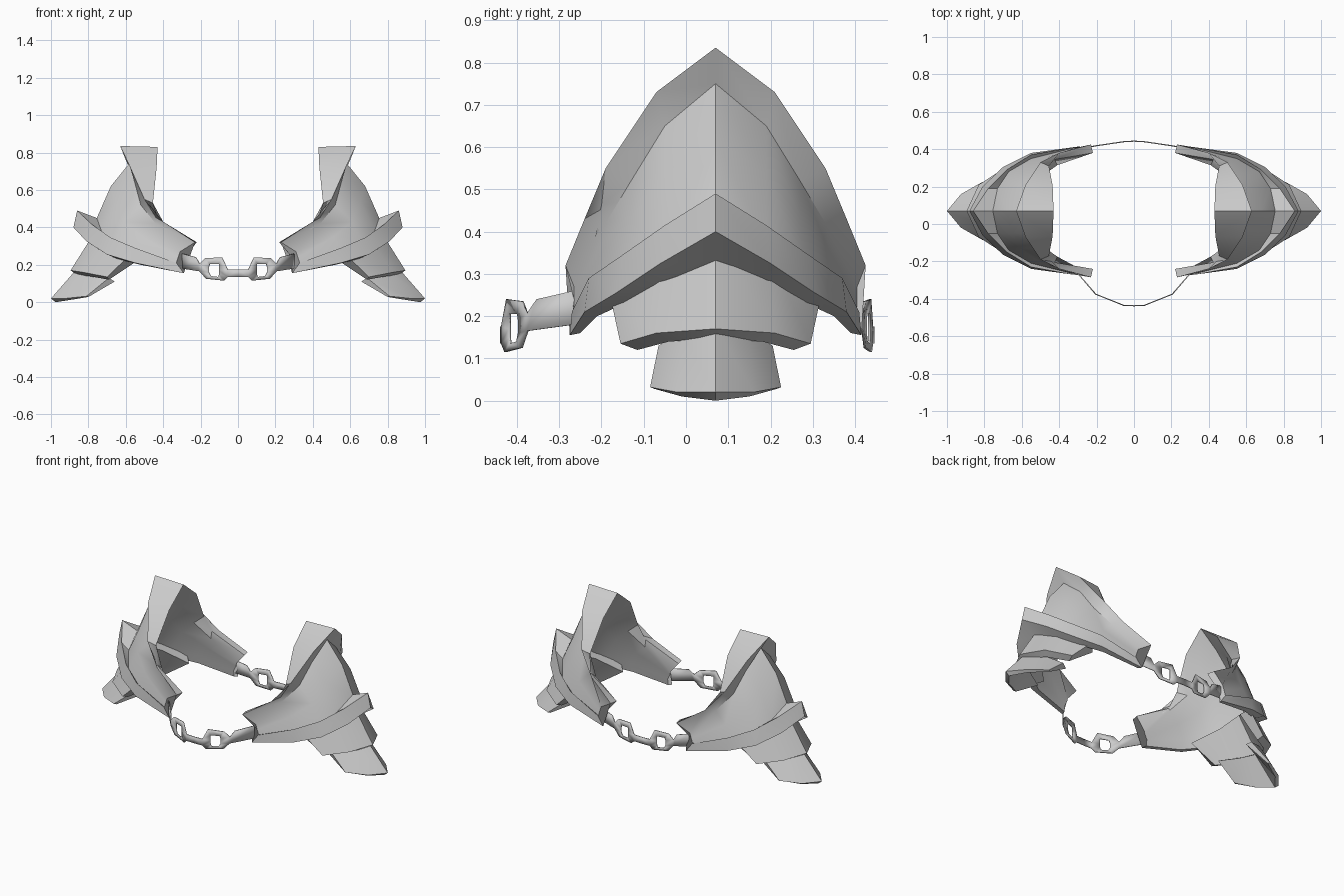
import bpy, bmesh
from mathutils import Vector

cube = bpy.data.objects.get("Cube")
if cube:
    bpy.data.objects.remove(cube)

MID_Y = .07  # fore-and-aft centre of each shoulder plate

steel = bpy.data.materials.new("plain_grey_steel")
steel.use_nodes = True
GREY = (.6, .6, .6, 1)
steel.diffuse_color = GREY
steel.node_tree.nodes["Principled BSDF"].inputs["Base Color"].default_value = GREY


def finish(name, bm, thickness=None):
    """Turn a bmesh of the left side into a mirrored, shaded object."""
    bmesh.ops.recalc_face_normals(bm, faces=bm.faces)
    mesh = bpy.data.meshes.new(name)
    bm.to_mesh(mesh)
    bm.free()
    obj = bpy.data.objects.new(name, mesh)
    bpy.context.collection.objects.link(obj)
    mesh.materials.append(steel)
    if thickness:
        solid = obj.modifiers.new("Thickness", 'SOLIDIFY')
        solid.thickness = thickness
        solid.offset = 0
    mirror = obj.modifiers.new("Mirror", 'MIRROR')
    mirror.use_axis[0] = True
    bpy.ops.object.select_all(action='DESELECT')
    obj.select_set(True)
    bpy.context.view_layer.objects.active = obj
    bpy.ops.object.shade_smooth_by_angle(angle=.6)
    return obj


def loft(name, curves):
    """Skin a closed ring of curves; each runs from the centre line outwards
    as (x, distance from centre line, z) and is repeated to the other side."""
    bm = bmesh.new()
    count = len(curves[0])
    stations = [(i, -1) for i in range(count - 1, 0, -1)] + [(i, 1) for i in range(count)]
    rings = []
    for i, side in stations:
        ring = []
        for curve in curves:
            x, t, z = curve[i]
            ring.append(bm.verts.new((x, MID_Y + side * t, z)))
        rings.append(ring)
    n = len(curves)
    for a, b in zip(rings, rings[1:]):
        for k in range(n):
            m = (k + 1) % n
            bm.faces.new((a[k], a[m], b[m], b[k]))
    for ring in (rings[0], rings[-1]):
        bm.faces.new(ring)
    return finish(name, bm)


def inset(curve, dx, shrink, dz):
    """Inner copy of a curve, for the hollow side of a plate."""
    return [(x + dx, t * shrink, z + dz) for x, t, z in curve]


# Shoulder shell: flared collar, dome and raised lower band
collar_inner = [(.43, 0, .83), (.435, .135, .72), (.455, .24, .53), (.425, .275, .43), (.22, .31, .32)]
collar_outer = [(.63, 0, .835), (.58, .14, .73), (.5, .26, .55), (.4, .31, .43), (.23, .355, .32)]
dome_top = [(.575, 0, .75), (.555, .12, .65), (.52, .2, .52), (.44, .26, .42), (.31, .335, .27)]
dome_mid = [(.68, 0, .62), (.655, .12, .54), (.61, .2, .43), (.51, .27, .35), (.32, .335, .24)]
dome_low = [(.755, 0, .45), (.73, .12, .38), (.67, .21, .31), (.55, .28, .27), (.33, .335, .21)]
band_top = [(.86, 0, .49), (.78, .12, .415), (.68, .22, .345), (.55, .3, .29), (.33, .34, .21)]
band_low = [(.88, 0, .4), (.81, .13, .325), (.7, .235, .255), (.55, .31, .21), (.29, .345, .155)]
band_under = [(.79, 0, .33), (.74, .12, .28), (.64, .215, .23), (.52, .28, .2), (.3, .32, .16)]
loft("shoulder_shell", [
    collar_inner, collar_outer, dome_top, dome_mid, dome_low, band_top, band_low, band_under,
    inset(dome_low, -.03, .94, -.01),
    inset(dome_mid, -.035, .94, -.01),
    inset(dome_top, -.03, .94, -.02),
])

# Overlapping arm plates below the shell
upper_top = [(.75, 0, .4), (.7, .13, .34), (.58, .25, .25)]
upper_low = [(.895, 0, .17), (.83, .14, .16), (.7, .225, .135)]
upper_under = [(.86, 0, .145), (.8, .11, .14), (.69, .185, .12)]
loft("upper_arm_plate", [upper_top, upper_low, upper_under, inset(upper_top, -.04, .85, -.03)])

lower_top = [(.86, 0, .18), (.8, .08, .165), (.69, .135, .13)]
lower_low = [(1, 0, .02), (.925, .09, .02), (.81, .155, .032)]
lower_under = [(.975, 0, 0), (.91, .08, .01), (.8, .145, .028)]
loft("lower_arm_plate", [lower_top, lower_low, lower_under, inset(lower_top, -.03, .9, -.02)])


# Flat chains joining the two shoulders at front and back
link_outer = [(.055, .175), (.085, .24), (.175, .235), (.205, .205),
              (.205, .165), (.17, .125), (.075, .115), (.055, .135)]
link_hole = [(.1, .17), (.1, .205), (.15, .205), (.155, .19),
             (.155, .16), (.145, .14), (.105, .135), (.1, .15)]
centre_bar = [(0, .175), (.055, .175), (.055, .135), (0, .135)]
end_bar = [(.205, .205), (.225, .24), (.3, .26), (.3, .18), (.205, .165)]


def chain(name, path):
    """Bend the flat chain outline along a path of (x, y) points."""
    def bent(point):
        x, z = point
        for (xa, ya), (xb, yb) in zip(path, path[1:]):
            if x <= xb:
                return Vector((x, ya + (yb - ya) * (x - xa) / (xb - xa), z))
        return Vector((x, path[-1][1], z))

    bm = bmesh.new()
    outer = [bm.verts.new(bent(p)) for p in link_outer]
    hole = [bm.verts.new(bent(p)) for p in link_hole]
    n = len(outer)
    for k in range(n):
        m = (k + 1) % n
        bm.faces.new((outer[k], outer[m], hole[m], hole[k]))
    for bar in (centre_bar, end_bar):
        bm.faces.new([bm.verts.new(bent(p)) for p in bar])
    bmesh.ops.remove_doubles(bm, verts=bm.verts, dist=.001)
    return finish(name, bm, .006)


chain("front_chain", [(0, -.437), (.055, -.435), (.205, -.375), (.3, -.265)])
chain("back_chain", [(0, .443), (.055, .44), (.205, .418), (.3, .4)])
